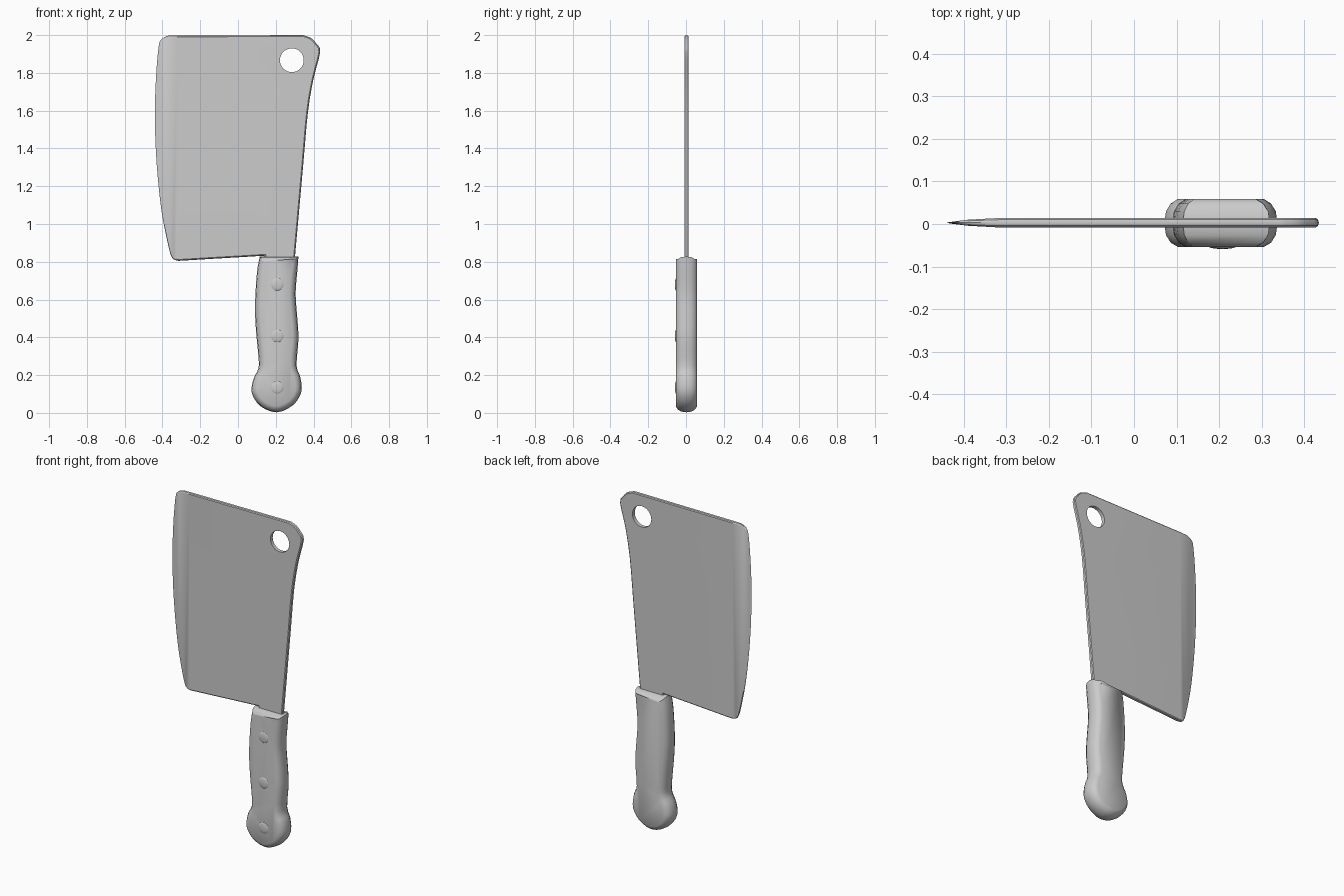
import bpy
import bmesh
from math import radians, pi
from mathutils import Vector, Matrix

cube = bpy.data.objects.get("Cube")
if cube:
    bpy.data.objects.remove(cube)

# One steel grey for the whole tool
GREY = (0.6, 0.6, 0.6, 1)
steel = bpy.data.materials.new("steel_grey")
steel.use_nodes = True
steel.diffuse_color = GREY
steel.node_tree.nodes["Principled BSDF"].inputs["Base Color"].default_value = GREY


def finish(name, bm):
    """Turn a bmesh into a named object."""
    bmesh.ops.recalc_face_normals(bm, faces=bm.faces)
    mesh = bpy.data.meshes.new(name)
    bm.to_mesh(mesh)
    bm.free()
    mesh.materials.append(steel)
    obj = bpy.data.objects.new(name, mesh)
    bpy.context.collection.objects.link(obj)
    return obj


def smooth(obj, angle=35):
    bpy.ops.object.select_all(action="DESELECT")
    obj.select_set(True)
    bpy.context.view_layer.objects.active = obj
    bpy.ops.object.shade_smooth_by_angle(angle=radians(angle))


def spline(points, steps):
    """Open Catmull-Rom curve through the points."""
    p = [Vector(q) for q in points]
    p = [p[0]] + p + [p[-1]]
    out = []
    for a, b, c, d in zip(p, p[1:], p[2:], p[3:]):
        for i in range(steps):
            t = i / steps
            out.append(b + (c - a) * t / 2 + (a * 2 - b * 5 + c * 4 - d) * t * t / 2
                       + (b * 3 - a - c * 3 + d) * t ** 3 / 2)
    return out + [p[-1]]


def inset(outline, dist):
    """Move a clockwise x-z outline inwards with mitred corners."""
    out = []
    for i, q in enumerate(outline):
        e1 = (q - outline[i - 1]).normalized()
        e2 = (outline[(i + 1) % len(outline)] - q).normalized()
        n1, n2 = Vector((e1.y, -e1.x)), Vector((e2.y, -e2.x))
        out.append(q + (n1 + n2) * dist / max(1 + n1.dot(n2), 0.5))
    return out


def slab(outline, layers):
    """Stack inset outlines along y and close both ends."""
    bm = bmesh.new()
    rings = [[bm.verts.new((q.x, y, q.y)) for q in inset(outline, d)] for d, y in layers]
    for r, s in zip(rings, rings[1:]):
        for i in range(len(r)):
            bm.faces.new((r[i - 1], r[i], s[i], s[i - 1]))
    bm.faces.new(rings[0])
    bm.faces.new(rings[-1])
    return bm


# Blade: bowed cutting edge, straight lower edge, flared spine
cutting_edge = spline([(-0.315, 0.805), (-0.348, 0.82), (-0.37, 0.89), (-0.405, 1.07),
                       (-0.43, 1.31), (-0.44, 1.55), (-0.435, 1.76), (-0.42, 1.94),
                       (-0.403, 1.98), (-0.37, 1.997)], 3)
spine = spline([(0.345, 2.0), (0.385, 1.985), (0.415, 1.955), (0.435, 1.91), (0.40, 1.77),
                (0.37, 1.59), (0.345, 1.31), (0.302, 0.83)], 3)
tang = [Vector((0.29, 0.75)), Vector((0.14, 0.75)), Vector((0.14, 0.832))]
MID = 0.003
bm = slab(cutting_edge + spine + tang,
          [(0.007, -0.008), (0.002, -0.004), (0, MID), (0.002, 0.010), (0.007, 0.014)])
for x in (-0.39, -0.32):
    bmesh.ops.bisect_plane(bm, geom=bm.verts[:] + bm.edges[:] + bm.faces[:],
                           plane_co=(x, 0, 0), plane_no=(1, 0, 0))
for v in bm.verts:
    # Grind the blade thinner toward the cutting edge
    if v.co.x < -0.39:
        k = 0.08 + 0.57 * (v.co.x + 0.44) / 0.05
    else:
        k = min(1, 0.65 + 0.35 * (v.co.x + 0.39) / 0.07)
    v.co.y = MID + (v.co.y - MID) * k
blade = finish("blade", bm)

# Hanging hole near the top of the spine
bm = bmesh.new()
bmesh.ops.create_cone(bm, cap_ends=True, segments=32, radius1=0.063, radius2=0.063, depth=0.2,
                      matrix=Matrix.Translation((0.285, 0, 1.867)) @ Matrix.Rotation(pi / 2, 4, "X"))
cutter = finish("hole_cutter", bm)
mod = blade.modifiers.new("hanging_hole", "BOOLEAN")
mod.object = cutter
mod.solver = "EXACT"
bpy.context.view_layer.objects.active = blade
bpy.ops.object.modifier_apply(modifier=mod.name)
bpy.data.objects.remove(cutter)
smooth(blade)

# Handle: waisted grip with a bulbous butt and rounded sides
grip = spline([(0.32, 0.828), (0.315, 0.76), (0.305, 0.63), (0.315, 0.49), (0.32, 0.39),
               (0.31, 0.25), (0.33, 0.19), (0.335, 0.11), (0.29, 0.04), (0.205, 0.003),
               (0.12, 0.035), (0.073, 0.105), (0.082, 0.18), (0.108, 0.235), (0.108, 0.3),
               (0.095, 0.44), (0.09, 0.57), (0.1, 0.74), (0.115, 0.828)], 3)
handle = finish("handle", slab(grip, [(0.032, -0.054), (0.015, -0.044), (0.004, -0.026),
                                      (0, 0.002), (0.004, 0.030), (0.015, 0.048),
                                      (0.032, 0.059)]))
smooth(handle, 40)

# Three low domed rivets on the front of the handle
for i, z in enumerate((0.68, 0.407, 0.135)):
    bm = bmesh.new()
    bmesh.ops.create_uvsphere(bm, u_segments=20, v_segments=10, radius=0.034,
                              matrix=Matrix.Translation((0.208, -0.052, z))
                              @ Matrix.Diagonal((1, 0.2, 1, 1)) @ Matrix.Rotation(pi / 2, 4, "X"))
    smooth(finish(f"rivet_{i + 1}", bm), 60)
